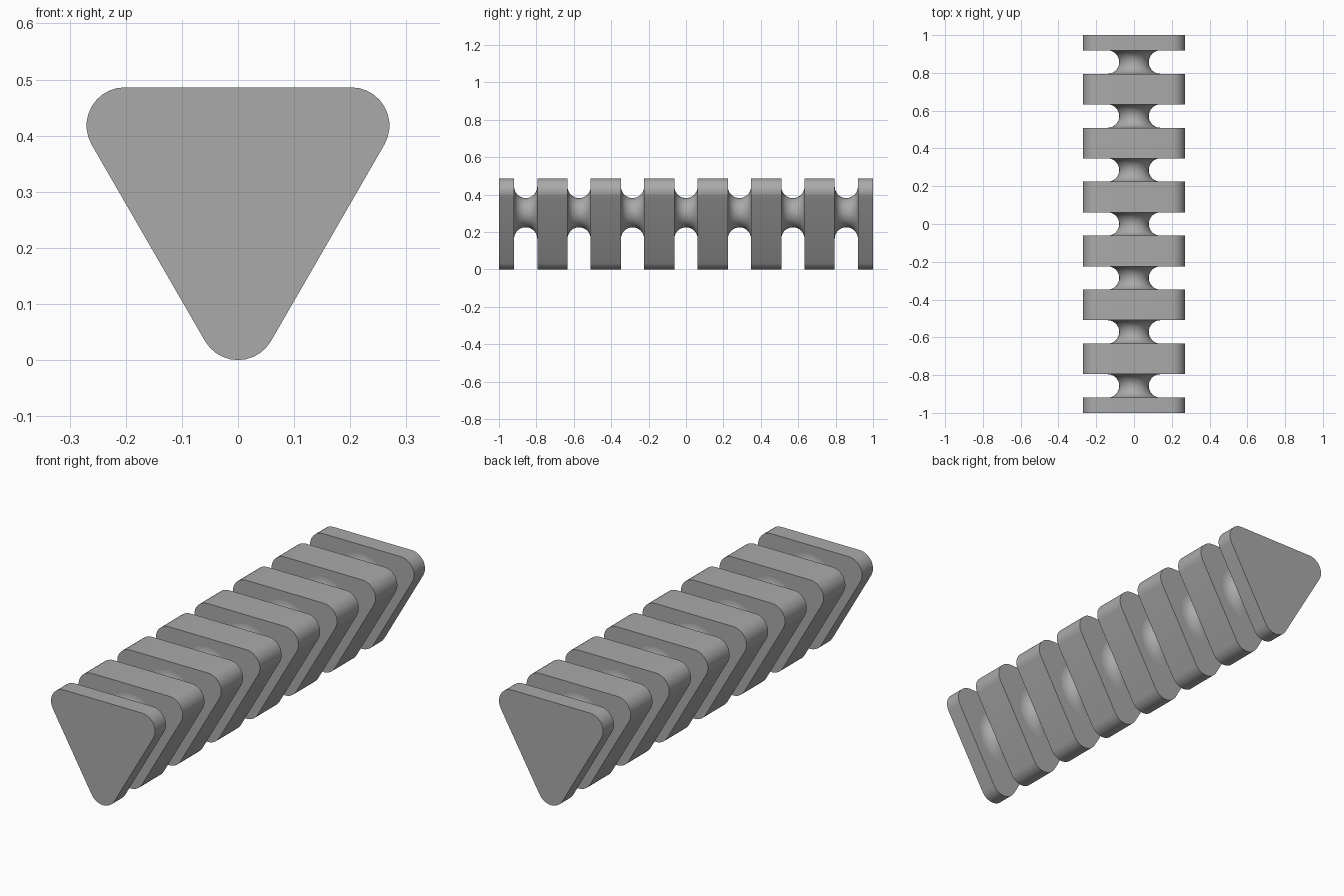
import bpy, bmesh, math

if "Cube" in bpy.data.objects:
    bpy.data.objects.remove(bpy.data.objects["Cube"])

R = 0.068                      # corner radius of the rounded triangle
CORNERS = [(0.202, 0.418, -30), (-0.202, 0.418, 90), (0.0, 0.068, 210)]
PITCH, HALF_GAP = 2 / 7, 0.062
NECK_Z, NECK_R = 0.303, 0.078

grey = bpy.data.materials.new("plain grey")
grey.diffuse_color = (0.4, 0.4, 0.4, 1)
grey.use_nodes = True
grey.node_tree.nodes["Principled BSDF"].inputs["Base Color"].default_value = grey.diffuse_color


def finish(bm, name):
    bmesh.ops.recalc_face_normals(bm, faces=bm.faces)
    mesh = bpy.data.meshes.new(name)
    bm.to_mesh(mesh)
    bm.free()
    obj = bpy.data.objects.new(name, mesh)
    bpy.context.collection.objects.link(obj)
    mesh.materials.append(grey)
    bpy.ops.object.select_all(action='DESELECT')
    obj.select_set(True)
    bpy.context.view_layer.objects.active = obj
    bpy.ops.object.shade_smooth_by_angle(angle=math.radians(35))


def rounded_triangle(y0, y1, name, steps=10):
    bm = bmesh.new()
    ring = []
    for cx, cz, start in CORNERS:
        for i in range(steps + 1):
            a = math.radians(start + 120 * i / steps)
            ring.append(bm.verts.new((cx + R * math.cos(a), y0, cz + R * math.sin(a))))
    face = bm.faces.new(ring)
    ext = bmesh.ops.extrude_face_region(bm, geom=[face], use_keep_orig=True)
    for v in ext["geom"]:
        if isinstance(v, bmesh.types.BMVert):
            v.co.y = y1
    finish(bm, name)


def neck(yc, name, segs=48, steps=16):
    # concave half-round profile spun about the y axis, flaring into both plates
    bm = bmesh.new()
    rings = []
    for i in range(steps + 1):
        a = math.pi * i / steps
        y = yc - HALF_GAP * math.cos(a)
        r = NECK_R + HALF_GAP * (1 - math.sin(a))
        rings.append([bm.verts.new((r * math.cos(t), y, NECK_Z + r * math.sin(t)))
                      for t in (2 * math.pi * k / segs for k in range(segs))])
    for a, b in zip(rings, rings[1:]):
        for k in range(segs):
            n = (k + 1) % segs
            bm.faces.new((a[k], a[n], b[n], b[k]))
    bm.normal_update()
    mid = bm.faces[:][0]
    bm.faces.ensure_lookup_table()
    finish(bm, name)


# necks at the seven gaps, plates filling the space between them
centres = [(i - 3) * PITCH for i in range(7)]
edges = [-1.0]
for i, c in enumerate(centres):
    neck(c, f"neck_{i + 1}")
    edges += [c - HALF_GAP, c + HALF_GAP]
edges.append(1.0)
for i in range(8):
    rounded_triangle(edges[2 * i], edges[2 * i + 1], f"plate_{i + 1}")

# make sure the open neck tubes face outwards
for obj in bpy.data.objects:
    if obj.name.startswith("neck"):
        p = obj.data.polygons[len(obj.data.polygons) // 2]
        if p.normal.x * p.center.x + p.normal.z * (p.center.z - NECK_Z) < 0:
            obj.data.flip_normals()
